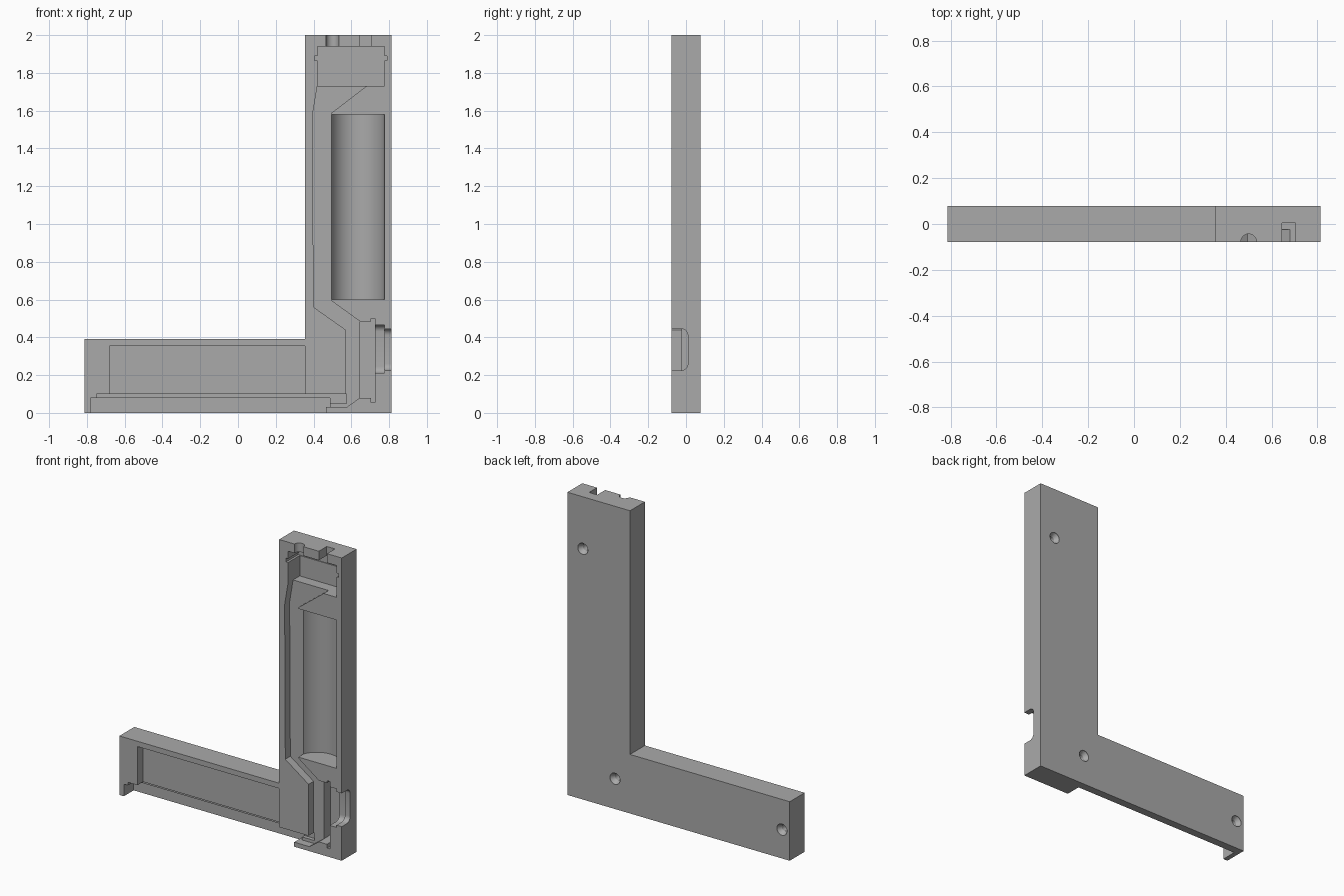
import bpy, bmesh, math
from mathutils import Matrix

if "Cube" in bpy.data.objects:
    bpy.data.objects.remove(bpy.data.objects["Cube"])

FRONT, BACK = -0.0775, 0.0775
OUT = FRONT - 0.03          # cutters start in front of the face

grey = bpy.data.materials.new("plain grey")
grey.diffuse_color = (0.4, 0.4, 0.4, 1)
grey.use_nodes = True
grey.node_tree.nodes["Principled BSDF"].inputs["Base Color"].default_value = grey.diffuse_color


def prism(name, pts, lo, hi, axis="y"):
    """Extrude a 2D profile along an axis: y -> (x,z), x -> (y,z), z -> (x,y)."""
    place = {"y": lambda a, b, t: (a, t, b),
             "x": lambda a, b, t: (t, a, b),
             "z": lambda a, b, t: (a, b, t)}[axis]
    bm = bmesh.new()
    n = len(pts)
    A = [bm.verts.new(place(a, b, lo)) for a, b in pts]
    B = [bm.verts.new(place(a, b, hi)) for a, b in pts]
    bm.faces.new(A)
    bm.faces.new(B)
    for i in range(n):
        j = (i + 1) % n
        bm.faces.new((A[i], A[j], B[j], B[i]))
    bmesh.ops.recalc_face_normals(bm, faces=bm.faces)
    return finish(name, bm)


def finish(name, bm):
    me = bpy.data.meshes.new(name)
    bm.to_mesh(me)
    bm.free()
    me.materials.append(grey)
    ob = bpy.data.objects.new(name, me)
    bpy.context.collection.objects.link(ob)
    return ob


def rect(x0, x1, z0, z1):
    return [(x0, z0), (x1, z0), (x1, z1), (x0, z1)]


def circle(cx, cy, r, n=48):
    return [(cx + r * math.cos(2 * math.pi * i / n), cy + r * math.sin(2 * math.pi * i / n))
            for i in range(n)]


def rounded_notch(y1, z0, z1, r=0.035):
    """Notch profile in (y, z), with the two inner corners rounded."""
    pts = [(OUT, z1), (OUT, z0)]
    for cz, start in ((z0 + r, -90), (z1 - r, 0)):
        for k in range(7):
            a = math.radians(start + 15 * k)
            pts.append((y1 - r + r * math.cos(a), cz + r * math.sin(a)))
    return pts


def screw_hole(x, z):
    """Countersunk blind hole in the back face."""
    prof = [(0.037, BACK + 0.01), (0.037, BACK - 0.006), (0.021, BACK - 0.03), (0.021, -0.02)]
    bm = bmesh.new()
    n = 24
    rings = [[bm.verts.new((x + r * math.cos(2 * math.pi * i / n), y,
                            z + r * math.sin(2 * math.pi * i / n))) for i in range(n)]
             for r, y in prof]
    bm.faces.new(rings[0])
    bm.faces.new(rings[-1])
    for a, b in zip(rings, rings[1:]):
        for i in range(n):
            j = (i + 1) % n
            bm.faces.new((a[i], a[j], b[j], b[i]))
    bmesh.ops.recalc_face_normals(bm, faces=bm.faces)
    return finish("screw_hole", bm)


# L-shaped housing half
body = prism("housing_half", [(-0.8125, 0), (0.8125, 0), (0.8125, 2), (0.355, 2),
                              (0.355, 0.39), (-0.8125, 0.39)], FRONT, BACK)

cutters = [
    # long arm pocket, thin step and open slot along the bottom edge
    prism("arm_pocket", rect(-0.68, 0.355, 0.09, 0.355), OUT, -0.02),
    prism("strip_step", rect(-0.75, 0.575, 0.05, 0.10), OUT, 0.0),
    prism("bottom_slot", rect(-0.78, 0.465, -0.03, 0.08), OUT, 0.025),
    prism("slot_end", rect(0.44, 0.487, 0.03, 0.08), OUT, 0.02),
    # wire channel running up the tall arm
    prism("wire_channel", [(0.422, 1.75), (0.706, 1.75), (0.495, 1.588), (0.495, 0.593),
                           (0.645, 0.485), (0.66, 0.485), (0.66, 0.085), (0.645, 0.08),
                           (0.575, 0.03), (0.475, 0.03), (0.475, 0.055), (0.57, 0.055),
                           (0.57, 0.44), (0.40, 0.56), (0.395, 1.58), (0.42, 1.73)], OUT, -0.025),
    # round cell bay
    prism("cell_bay", circle(0.63, FRONT, 0.145, 64), 0.6, 1.58, "z"),
    # top pocket with a wider thin groove
    prism("top_pocket", rect(0.42, 0.775, 1.73, 1.94), OUT, 0.045),
    prism("top_groove", rect(0.405, 0.79, 1.865, 1.89), OUT, 0.05),
    # openings through the top edge
    prism("top_square_opening", rect(0.645, 0.705, 1.92, 2.03), OUT, 0.005),
    prism("top_round_opening", circle(0.50, FRONT, 0.034, 32), 1.92, 2.03, "z"),
    # socket bay at the lower right corner
    prism("socket_bay", rect(0.645, 0.715, 0.08, 0.485), OUT, 0.045),
    prism("socket_groove", rect(0.705, 0.725, 0.055, 0.50), OUT, 0.05),
    prism("socket_seat", rounded_notch(0.025, 0.21, 0.465), 0.715, 0.775, "x"),
    prism("side_opening", rounded_notch(0.01, 0.225, 0.445), 0.76, 0.84, "x"),
]
# screw holes in the back
for x, z in ((0.70, 1.656), (0.465, 0.20), (-0.755, 0.19)):
    cutters.append(screw_hole(x, z))

bpy.context.view_layer.objects.active = body
body.select_set(True)
for c in cutters:
    m = body.modifiers.new(c.name, "BOOLEAN")
    m.operation, m.solver, m.object = "DIFFERENCE", "EXACT", c
    bpy.ops.object.modifier_apply(modifier=m.name)
    bpy.data.objects.remove(c)

bpy.ops.object.select_all(action="DESELECT")
body.select_set(True)
bpy.ops.object.shade_smooth_by_angle(angle=math.radians(25))
